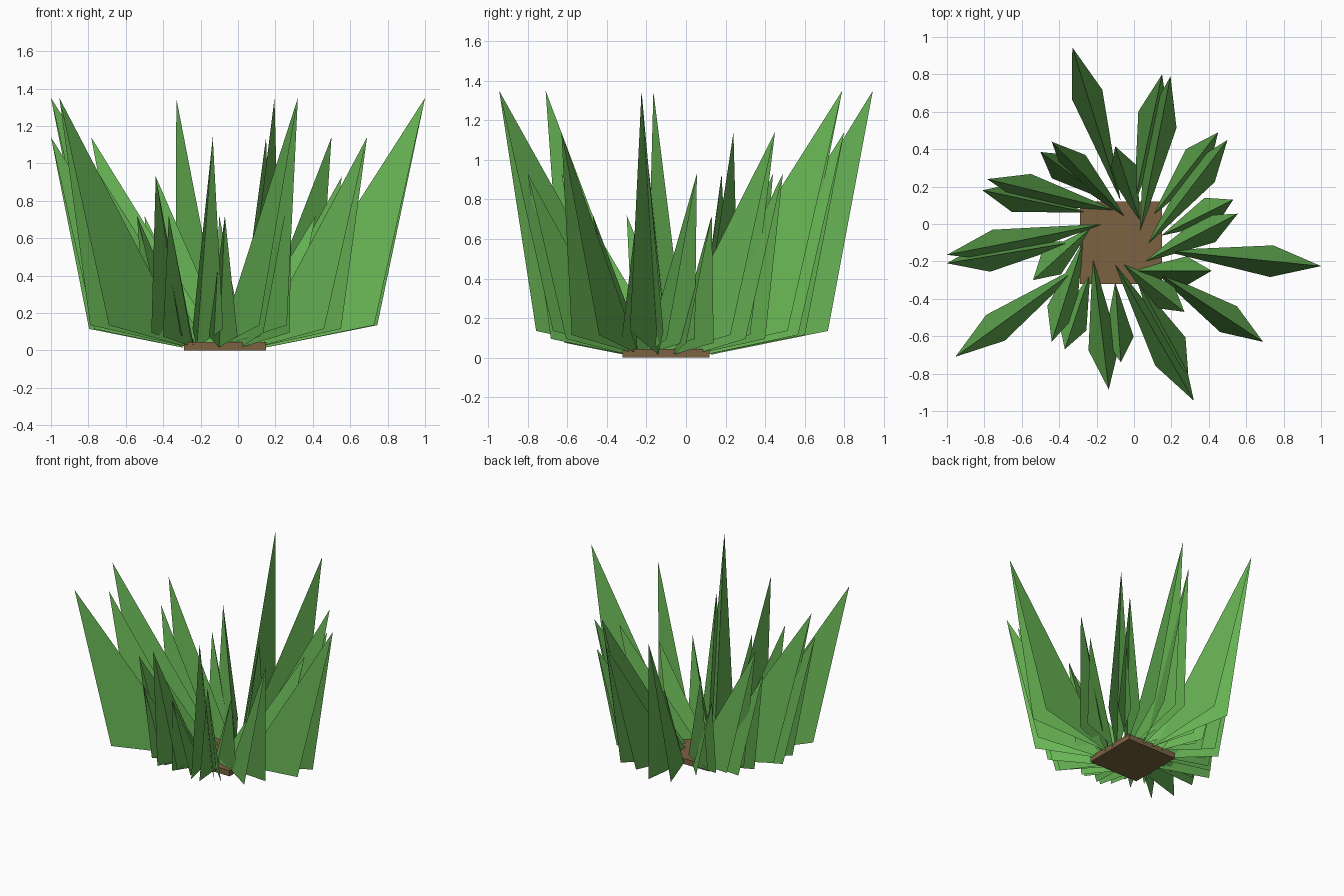
import bpy, bmesh
from mathutils import Vector

if "Cube" in bpy.data.objects:
    bpy.data.objects.remove(bpy.data.objects["Cube"])


def material(name, rgb):
    m = bpy.data.materials.new(name)
    m.diffuse_color = (*rgb, 1.0)
    m.use_nodes = True
    m.node_tree.nodes["Principled BSDF"].inputs["Base Color"].default_value = m.diffuse_color
    return m


GREEN = material("leaf green", (0.137, 0.46, 0.09))
BROWN = material("soil brown", (0.20, 0.122, 0.055))


def finish(name, bm, mat):
    mesh = bpy.data.meshes.new(name)
    bm.to_mesh(mesh)
    bm.free()
    mesh.materials.append(mat)
    obj = bpy.data.objects.new(name, mesh)
    bpy.context.collection.objects.link(obj)
    return obj


def leaf(name, tip, root, tip_z, size):
    """Open folded blade: a straight ridge from root to tip, two low shoulders."""
    tip, root = Vector(tip), Vector(root)
    out = (tip - root).normalized()
    side = Vector((-out.y, out.x))
    root = tip - out * 0.86 * size          # same length ratio in every size
    root_z = 0.015
    shoulder = root + out * 0.595 * size
    half = 0.07 + 0.015 * size
    bm = bmesh.new()
    pts = [(*root, root_z), (*tip, tip_z)]
    for s in (-1, 1):
        pts.append((*(shoulder + side * s * half), root_z + 0.12 * size))
    r, t, a, b = [bm.verts.new(p) for p in pts]
    bm.faces.new((r, a, t))
    bm.faces.new((r, t, b))
    finish(name, bm, GREEN)


# Soil block
bm = bmesh.new()
bmesh.ops.create_cube(bm, size=1)
bmesh.ops.scale(bm, vec=(0.44, 0.44, 0.045), verts=bm.verts)
bmesh.ops.translate(bm, vec=(-0.07, -0.10, 0.0225), verts=bm.verts)
finish("soil_block", bm, BROWN)

# Leaves by size: tip height, scale, then (tip, direction point near the root)
rings = {
    "tall_leaf": (1.35, 1.0, [
        ((-1.0, -0.165), (-0.16, 0.0)), ((1.0, -0.225), (0.14, -0.14)),
        ((-0.955, -0.71), (-0.25, -0.20)), ((-0.33, 0.945), (-0.07, 0.12)),
        ((0.195, 0.79), (0.04, 0.0)), ((0.32, -0.945), (-0.11, -0.20))]),
    "large_leaf": (1.14, 0.833, [
        ((-1.0, -0.21), (-0.28, -0.09)), ((-0.785, 0.24), (-0.09, 0.07)),
        ((-0.135, -0.885), (-0.22, -0.18)), ((0.15, 0.80), (0.0, 0.10)),
        ((0.50, 0.45), (0.08, -0.10)), ((0.69, -0.63), (0.05, -0.21))]),
    "medium_leaf": (0.93, 0.667, [
        ((-0.81, 0.18), (-0.20, 0.05)), ((-0.44, 0.44), (-0.07, 0.06)),
        ((0.45, 0.49), (0.09, 0.03)), ((0.555, 0.055), (0.06, -0.20)),
        ((0.29, -0.80), (0.0, -0.27)), ((-0.44, -0.63), (-0.27, -0.09))]),
    "small_leaf": (0.72, 0.5, [
        ((-0.54, -0.30), (-0.23, -0.02)), ((-0.50, 0.385), (-0.14, 0.12)),
        ((-0.10, 0.415), (0.02, 0.05)), ((0.53, 0.13), (0.11, -0.08)),
        ((0.415, -0.25), (-0.02, -0.25)), ((0.27, -0.47), (-0.05, -0.22)),
        ((-0.07, -0.74), (-0.10, -0.32)), ((-0.37, -0.67), (-0.23, -0.25))]),
}
for name, (height, size, blades) in rings.items():
    for i, (tip, root) in enumerate(blades):
        leaf(f"{name}_{i + 1}", tip, root, height, size)
